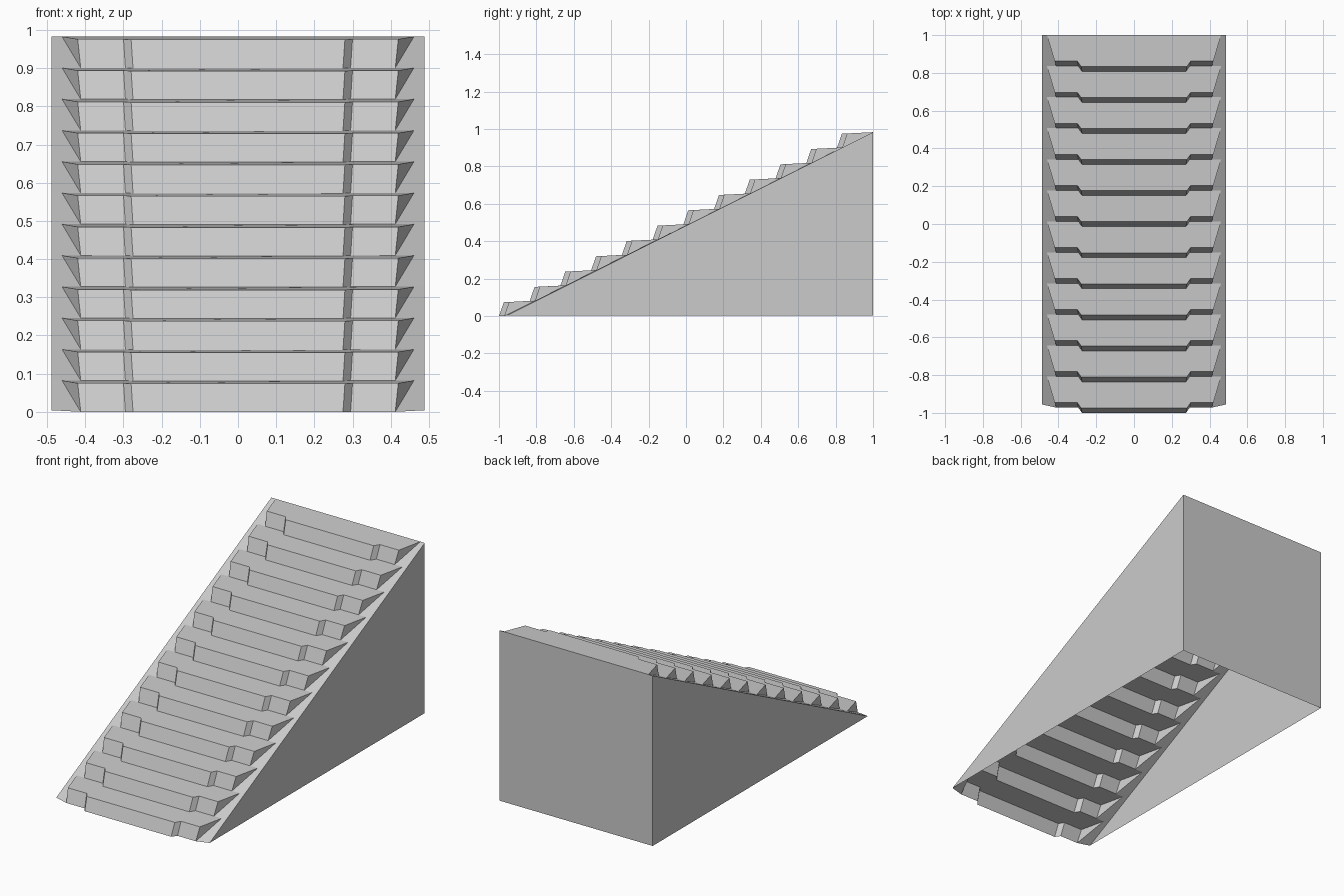
import bpy, bmesh

if "Cube" in bpy.data.objects:
    bpy.data.objects.remove(bpy.data.objects["Cube"])

STEPS = 12
RUN, RISE = 1.972 / STEPS, 0.983 / STEPS
HALF_W = 0.488
TOP = RISE * STEPS


def build(name, polys):
    """Make an object from a list of outward-facing polygons."""
    bm = bmesh.new()
    for p in polys:
        bm.faces.new([bm.verts.new(c) for c in p])
    bmesh.ops.remove_doubles(bm, verts=bm.verts, dist=1e-5)
    me = bpy.data.meshes.new(name)
    bm.to_mesh(me)
    bm.free()
    ob = bpy.data.objects.new(name, me)
    bpy.context.collection.objects.link(ob)
    return ob


def mirror(p):
    return [(-x, y, z) for x, y, z in reversed(p)]


def profile(half, y, z):
    """Left-to-right line with a centre section pushed forward."""
    right = [(half[2], y - 0.028, max(0, z - 0.0013)),
             (half[1], y, z), (half[0], y, z)]
    return mirror(right) + right


def foot(i):
    return profile((0.412, 0.295, 0.275), -0.972 + RUN * i, RISE * i)


def nose(i):
    return profile((0.42, 0.30, 0.28), -0.946 + RUN * i, RISE * i + 0.075)


def back(i):
    return (0.461, -0.972 + RUN * i, RISE * i)


def outer(i):
    t = i / STEPS
    return (HALF_W, -0.955 + 1.955 * t, 0.004 + (TOP - 0.004) * t)


# Steps: leaning risers, treads and tapered end cheeks
steps, strips = [], []
for i in range(STEPS):
    f, n, b = foot(i), nose(i), back(i + 1)
    for k in range(5):
        steps.append([f[k], f[k + 1], n[k + 1], n[k]])
    rear = list(reversed(foot(i + 1))) if i < STEPS - 1 else []
    steps.append(n + [b] + rear + [(-b[0], b[1], b[2])])
    cheek = [f[-1], b, n[-1]]
    steps += [cheek, mirror(cheek)]
    # Sloping border between the step ends and the side wall
    strip = [f[-1]] + ([back(i)] if i else []) + [outer(i), outer(i + 1), b]
    strips += [strip, mirror(strip)]
build("stair_steps", steps)

# Casing: sloping borders, side walls and back wall, open underneath
wall = [outer(0), (HALF_W, 1, 0.004), outer(STEPS)]
rear_wall = [(HALF_W, 1, 0.004), (-HALF_W, 1, 0.004),
             (-HALF_W, 1, TOP), (HALF_W, 1, TOP)]
build("stair_casing", strips + [wall, mirror(wall), rear_wall])
